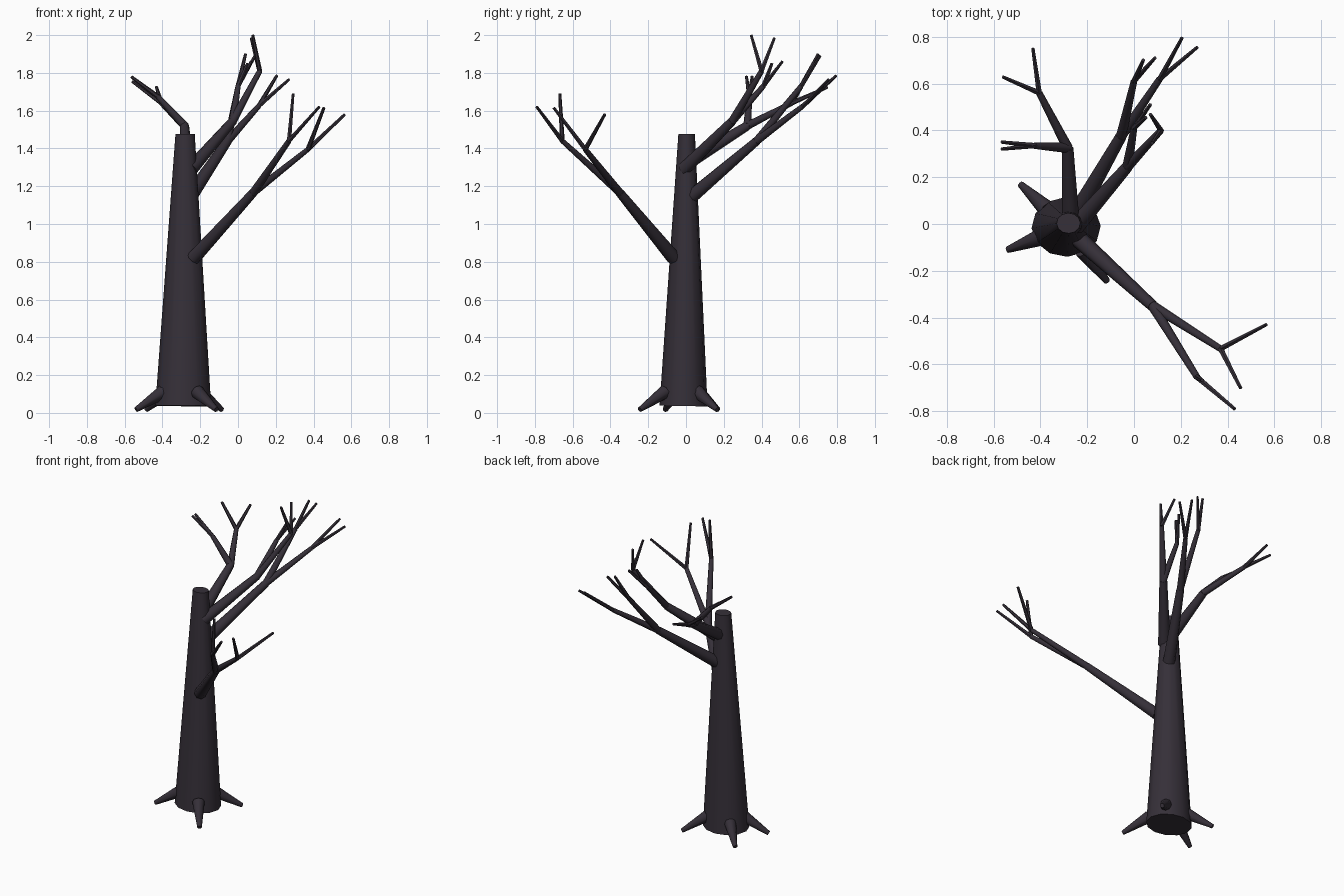
import bpy, bmesh, math
from mathutils import Vector, Matrix

if "Cube" in bpy.data.objects:
    bpy.data.objects.remove(bpy.data.objects["Cube"])

bark = bpy.data.materials.new("dark_bark")
bark.diffuse_color = (0.036, 0.029, 0.040, 1)
bark.use_nodes = True
bark.node_tree.nodes["Principled BSDF"].inputs["Base Color"].default_value = bark.diffuse_color


def add_limb(bm, a, b, r1, r2, sides=8):
    """Tapered, capped limb from a to b."""
    a, b = Vector(a), Vector(b)
    d = b - a
    m = Matrix.Translation((a + b) / 2) @ d.to_track_quat('Z', 'Y').to_matrix().to_4x4()
    bmesh.ops.create_cone(bm, cap_ends=True, segments=sides, radius1=r1,
                          radius2=r2, depth=d.length, matrix=m)


def finish(bm, name):
    me = bpy.data.meshes.new(name)
    bm.to_mesh(me)
    bm.free()
    me.materials.append(bark)
    ob = bpy.data.objects.new(name, me)
    bpy.context.collection.objects.link(ob)
    bpy.ops.object.select_all(action='DESELECT')
    ob.select_set(True)
    bpy.context.view_layer.objects.active = ob
    bpy.ops.object.shade_smooth_by_angle(angle=math.radians(50))
    return ob


# Trunk: slightly flattened tapered column
bm = bmesh.new()
add_limb(bm, (-0.290, -0.015, 0.037), (-0.280, 0.004, 1.477), 0.148, 0.051, 12)
for v in bm.verts:
    v.co.y *= 0.86
finish(bm, "trunk")

# Roots: short spikes around the base
base = Vector((-0.29, -0.015, 0.18))
roots = [(-0.485, 0.170), (-0.540, -0.110), (-0.115, -0.245), (-0.085, 0.165)]
for i, (x, y) in enumerate(roots):
    tip = Vector((x, y, 0.017))
    bm = bmesh.new()
    add_limb(bm, base.lerp(tip, 0.42), tip, 0.038, 0.014)
    finish(bm, f"root_{i + 1}")

# Branches: start, fork, then two children, each with an elbow and two twig tips
branches = {
    "front_branch": ((-0.235, -0.065, 0.82), (0.08, -0.35, 1.165), [
        ((0.37, -0.533, 1.395), (0.565, -0.43, 1.58), (0.455, -0.70, 1.615)),
        ((0.27, -0.655, 1.44), (0.43, -0.79, 1.62), (0.292, -0.668, 1.69))]),
    "lower_back_branch": ((-0.25, 0.035, 1.15), (-0.055, 0.375, 1.44), [
        ((0.11, 0.62, 1.625), (0.205, 0.795, 1.785), (0.27, 0.755, 1.765)),
        ((0.0, 0.61, 1.73), (0.04, 0.70, 1.90), (0.09, 0.71, 1.89))]),
    "upper_back_branch": ((-0.25, -0.01, 1.29), (-0.028, 0.245, 1.545), [
        ((0.115, 0.40, 1.81), (0.07, 0.468, 1.985), (0.078, 0.345, 2.0)),
        ((0.0, 0.41, 1.73), (0.07, 0.51, 1.86), (0.05, 0.455, 1.85))]),
    "left_back_branch": ((-0.27, 0.0, 1.32), (-0.283, 0.325, 1.52), [
        ((-0.405, 0.56, 1.64), (-0.432, 0.75, 1.725), (-0.56, 0.628, 1.755)),
        ((-0.425, 0.335, 1.675), (-0.565, 0.35, 1.78), (-0.565, 0.32, 1.78))]),
}
for name, (start, fork, children) in branches.items():
    bm = bmesh.new()
    add_limb(bm, start, fork, 0.038, 0.024)
    for elbow, *tips in children:
        add_limb(bm, fork, elbow, 0.022, 0.014)
        for tip in tips:
            add_limb(bm, elbow, tip, 0.013, 0.008, 6)
    # Rounded joint at the fork
    bmesh.ops.create_icosphere(bm, subdivisions=1, radius=0.023,
                               matrix=Matrix.Translation(fork))
    finish(bm, name)
